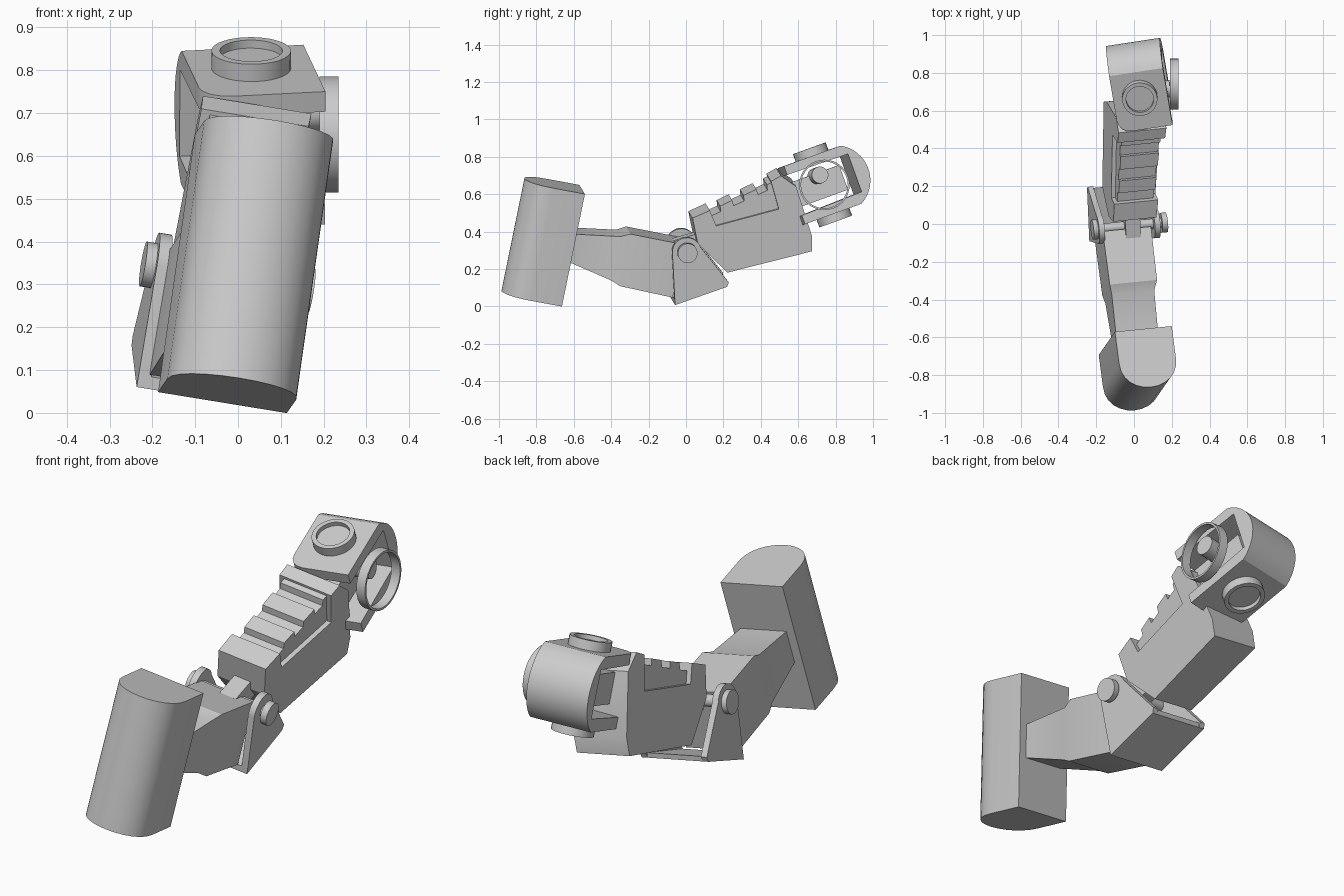
import bpy, bmesh
from math import sin, cos, pi, radians
from mathutils import Matrix, Vector

if "Cube" in bpy.data.objects:
    bpy.data.objects.remove(bpy.data.objects["Cube"])


def frame(origin, x, y):
    """Matrix with x kept, y made square to it, z following."""
    x = Vector(x).normalized()
    z = x.cross(Vector(y)).normalized()
    y = z.cross(x)
    m = Matrix((x, y, z)).transposed().to_4x4()
    m.translation = origin
    return m


def loft(name, sections, m, closed=False, bevel=None):
    """Skin equal-length point loops, capped unless closed on itself."""
    bm = bmesh.new()
    loops = [[bm.verts.new(p) for p in s] for s in sections]
    pairs = list(zip(loops, loops[1:]))
    if closed:
        pairs.append((loops[-1], loops[0]))
    else:
        bm.faces.new(loops[0])
        bm.faces.new(loops[-1])
    n = len(loops[0])
    for p, q in pairs:
        for i in range(n):
            j = (i + 1) % n
            bm.faces.new((p[i], p[j], q[j], q[i]))
    if bevel:
        test, size = bevel
        edges = [e for e in bm.edges if all(test(v.co) for v in e.verts)]
        bmesh.ops.bevel(bm, geom=edges, offset=size, segments=4, profile=0.5, affect='EDGES')
    bmesh.ops.recalc_face_normals(bm, faces=bm.faces)
    me = bpy.data.meshes.new(name)
    bm.to_mesh(me)
    bm.free()
    ob = bpy.data.objects.new(name, me)
    bpy.context.collection.objects.link(ob)
    ob.matrix_world = m
    bpy.ops.object.select_all(action='DESELECT')
    ob.select_set(True)
    bpy.context.view_layer.objects.active = ob
    bpy.ops.object.shade_smooth_by_angle(angle=radians(28))
    return ob


def prism(name, profile, left, right, m, **kw):
    """Side profile (y, z) spread between left(y) and right(y)."""
    lo = left if callable(left) else lambda b: left
    hi = right if callable(right) else lambda b: right
    return loft(name, [[(f(b), b, c) for b, c in profile] for f in (lo, hi)], m, **kw)


def box(name, a, b, c, m):
    return prism(name, [(b[0], c[0]), (b[1], c[0]), (b[1], c[1]), (b[0], c[1])], a[0], a[1], m)


def turned(name, steps, m, axis, centre=(0, 0), closed=False, n=32):
    """Turned part from (radius, height) steps along local x or z."""
    secs = []
    for r, h in steps:
        ring = [(centre[0] + r * cos(2 * pi * i / n), centre[1] + r * sin(2 * pi * i / n)) for i in range(n)]
        secs.append([(h, u, v) if axis == 'X' else (u, v, h) for u, v in ring])
    return loft(name, secs, m, closed)


def arc(cb, cc, r, a0, a1, n):
    return [(cb + r * cos(radians(a0 + (a1 - a0) * i / n)),
             cc + r * sin(radians(a0 + (a1 - a0) * i / n))) for i in range(n + 1)]


# Frames: forearm about the elbow pin, upper arm swung 27 degrees, shoulder
fore = frame((-0.02, -0.01, 0.315), (0.982, 0.098, -0.16), (-0.127, 0.975, -0.181))
upper = fore @ Matrix.Rotation(radians(27), 4, 'X')
shoulder = frame((0.03, 0.73, 0.65), (0.985, 0.15, 0.05), (0, 0.94, 0.34))

# End block with rounded front
outline = [(-0.188, -0.597), (0.118, -0.597)]
outline += [(-0.035 + 0.153 * cos(pi * i / 12), -0.77 - 0.143 * sin(pi * i / 12) ** 0.9) if 0 < i < 12
            else (0.118 if i == 0 else -0.188, -0.77) for i in range(13)]
loft("end_block", [[(a, b, c) for a, b in outline] for c in (-0.417, 0.203)], fore)

# Forearm: narrow neck stepping out to the elbow
stations = [(-0.61, -0.147, 0.078, -0.178, -0.027), (-0.36, -0.147, 0.082, -0.235, 0.007),
            (-0.31, -0.155, 0.10, -0.254, 0.033), (-0.02, -0.155, 0.105, -0.262, 0.03)]
loft("forearm", [[(l, b, lo), (r, b, lo), (r, b, hi), (l, b, hi)] for b, l, r, lo, hi in stations], fore)

# Elbow guard: two cheeks and a sloping floor
cheek = arc(0, 0, 0.078, 190, 30, 14) + [(0.254, -0.12), (0.25, -0.145), (-0.005, -0.293)]
for side, l, r in (("left", -0.18, -0.15), ("right", 0.12, 0.15)):
    prism("elbow_cheek_" + side, cheek, l, r, fore)
prism("elbow_floor", [(-0.005, -0.293), (0.25, -0.145), (0.246, -0.122), (-0.012, -0.265)], -0.17, 0.14, fore)

# Elbow pin with heads, and the knuckle riding on it
turned("elbow_pin", [(0.053, -0.205), (0.053, -0.178), (0.027, -0.178),
                     (0.027, 0.165), (0.053, 0.165), (0.053, 0.195)], fore, 'X', n=24)
box("elbow_knuckle", (-0.035, 0.045), (-0.05, 0.12), (-0.045, 0.06), upper)

# Upper arm body with side recesses
left = lambda b: -0.122 + 0.07 * b
right = lambda b: 0.106 + 0.12 * b
body = [(0.07, 0.02), (0.08, 0.162), (0.18, 0.178), (0.19, 0.088), (0.535, 0.088), (0.535, 0.245),
        (0.594, 0.26), (0.656, 0.183), (0.666, -0.1), (0.643, -0.18), (0.18, -0.173)]
prism("upper_arm", body, left, right, upper)

# Stepped ribs along the top of the upper arm
top = lambda b: 0.143 + 0.17 * b
ribs = [(0.17, 0.05), (0.17, top(0.17) - 0.03)]
for b0, b1 in ((0.235, 0.31), (0.37, 0.45), (0.505, 0.55)):
    ribs += [(b0, top(b0) - 0.03), (b0 + 0.005, top(b0)), (b1, top(b1)), (b1, top(b1) - 0.03)]
ribs += [(0.56, 0.05)]
prism("upper_arm_ribs", ribs, lambda b: left(b) + 0.022, lambda b: right(b) - 0.022, upper)

# Shoulder hood: C-shaped yoke, rounded at the back
hood = [(-0.185, 0.115), (-0.185, 0.165)] + arc(0.054, 0, 0.186, 62.5, -62.5, 16)
hood += [(-0.185, -0.165), (-0.185, -0.115), (0.163, -0.105), (0.163, 0.11)]
prism("shoulder_hood", hood, -0.142, 0.146, shoulder,
      bevel=(lambda v: v.x < -0.14 and v.y < -0.18, 0.07))
box("shoulder_core", (-0.085, 0.07), (-0.19, 0.11), (-0.07, 0.07), shoulder)

# Dished caps above and below the hood
for side, s in (("top", 1), ("bottom", -1)):
    turned("hood_cap_" + side, [(0.093, s * 0.15), (0.093, s * 0.208), (0.073, s * 0.208), (0.073, s * 0.188)],
           shoulder, 'Z')

# Outer shoulder ring and the peg carrying it
turned("shoulder_peg", [(0.045, 0.0), (0.045, 0.162)], shoulder, 'X', (-0.02, 0.055), n=24)
turned("shoulder_ring", [(0.135, 0.19), (0.135, 0.235), (0.125, 0.235), (0.125, 0.19)],
       Matrix.Translation((0, 0.74, 0.65)), 'X', closed=True)
